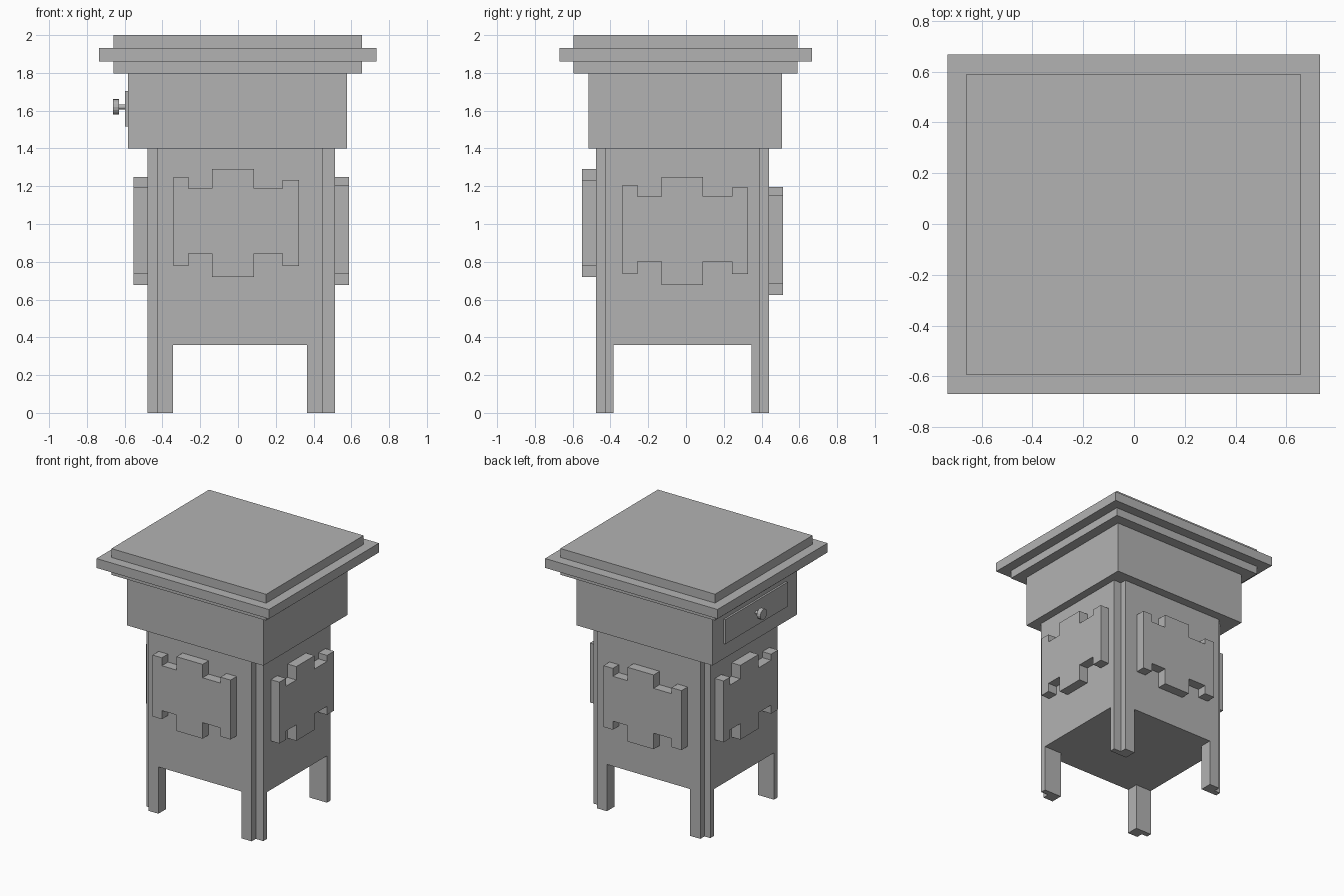
import bpy
import bmesh
from math import pi
from mathutils import Matrix

if "Cube" in bpy.data.objects:
    bpy.data.objects.remove(bpy.data.objects["Cube"])

grey = bpy.data.materials.new("plain grey")
grey.use_nodes = True
grey.diffuse_color = (0.45, 0.45, 0.45, 1)
grey.node_tree.nodes["Principled BSDF"].inputs["Base Color"].default_value = grey.diffuse_color


def finish(name, bm):
    bmesh.ops.recalc_face_normals(bm, faces=bm.faces[:])
    mesh = bpy.data.meshes.new(name)
    bm.to_mesh(mesh)
    bm.free()
    mesh.materials.append(grey)
    ob = bpy.data.objects.new(name, mesh)
    bpy.context.scene.collection.objects.link(ob)
    return ob


def prism(name, points, low, high, matrix=Matrix()):
    """Extrude a flat outline from local z = low to high, then place it."""
    bm = bmesh.new()
    face = bm.faces.new([bm.verts.new((x, y, low)) for x, y in points])
    out = bmesh.ops.extrude_face_region(bm, geom=[face])
    verts = [v for v in out["geom"] if isinstance(v, bmesh.types.BMVert)]
    bmesh.ops.translate(bm, verts=verts, vec=(0, 0, high - low))
    bmesh.ops.transform(bm, matrix=matrix, verts=bm.verts[:])
    return finish(name, bm)


def box(name, x0, x1, y0, y1, z0, z1):
    return prism(name, [(x0, y0), (x1, y0), (x1, y1), (x0, y1)], z0, z1)


# Lower body with notched corners
X0, X1, Y0, Y1 = -0.48, 0.514, -0.476, 0.44     # outer faces
U0, U1, V0, V1 = -0.43, 0.45, -0.426, 0.39      # corner notches
body = prism("body_and_legs", [
    (U0, Y0), (U1, Y0), (U1, V0), (X1, V0), (X1, V1), (U1, V1),
    (U1, Y1), (U0, Y1), (U0, V1), (X0, V1), (X0, V0), (U0, V0)], 0, 1.4)

# Openings between the legs
cutters = [box("leg_gap_front_back", -0.344, 0.365, -1, 1, -0.2, 0.36),
           box("leg_gap_sides", -1, 1, -0.384, 0.347, -0.2, 0.36)]
bpy.context.view_layer.objects.active = body
for cutter in cutters:
    cutter.hide_render = True
    mod = body.modifiers.new("gap", "BOOLEAN")
    mod.operation = "DIFFERENCE"
    mod.solver = "EXACT"
    mod.object = cutter
    bpy.ops.object.modifier_apply(modifier=mod.name)
    bpy.data.objects.remove(cutter)

# Upper box and stepped lid
box("upper_box", -0.582, 0.577, -0.516, 0.509, 1.4, 1.8)
box("lid_lower_step", -0.66, 0.656, -0.595, 0.59, 1.798, 1.86)
box("lid_rim", -0.735, 0.732, -0.67, 0.667, 1.86, 1.932)
box("lid_top_step", -0.66, 0.656, -0.595, 0.59, 1.932, 2.0)

# Stepped plates on the four sides: one outline, turned about the centre
outline = [
    (-0.342, 0.777), (-0.263, 0.777), (-0.263, 0.843), (-0.138, 0.843),
    (-0.138, 0.72), (0.084, 0.72), (0.084, 0.843), (0.236, 0.843),
    (0.236, 0.777), (0.322, 0.777), (0.322, 1.234), (0.236, 1.234),
    (0.236, 1.188), (0.084, 1.188), (0.084, 1.291), (-0.138, 1.291),
    (-0.138, 1.188), (-0.263, 1.188), (-0.263, 1.249), (-0.342, 1.249)]
upright = Matrix.Rotation(pi / 2, 4, "X")
# name, quarter turns, distance of the wall, sideways shift, drop
for name, turns, wall, shift, drop in [
        ("front_plate", 0, 0.476, 0, 0), ("left_plate", 1, 0.514, 0.007, 0.042),
        ("back_plate", 2, 0.44, 0, 0.095), ("right_plate", 3, 0.48, 0.007, 0.042)]:
    points = [(x + shift, z - drop) for x, z in outline]
    turn = Matrix.Rotation(turns * pi / 2, 4, "Z")
    prism(name, points, wall - 0.002, wall + 0.074, turn @ upright)

# Drawer front and its knob
box("drawer_front", -0.597, -0.58, -0.385, 0.375, 1.517, 1.705)


def disc(name, x0, x1, r0, r1):
    bm = bmesh.new()
    place = Matrix.Translation(((x0 + x1) / 2, 0, 1.62)) @ Matrix.Rotation(pi / 2, 4, "Y")
    bmesh.ops.create_cone(bm, cap_ends=True, segments=16, radius1=r0, radius2=r1,
                          depth=x1 - x0, matrix=place)
    return finish(name, bm)


disc("knob_stem", -0.632, -0.595, 0.013, 0.013)
disc("knob", -0.661, -0.63, 0.041, 0.041)
